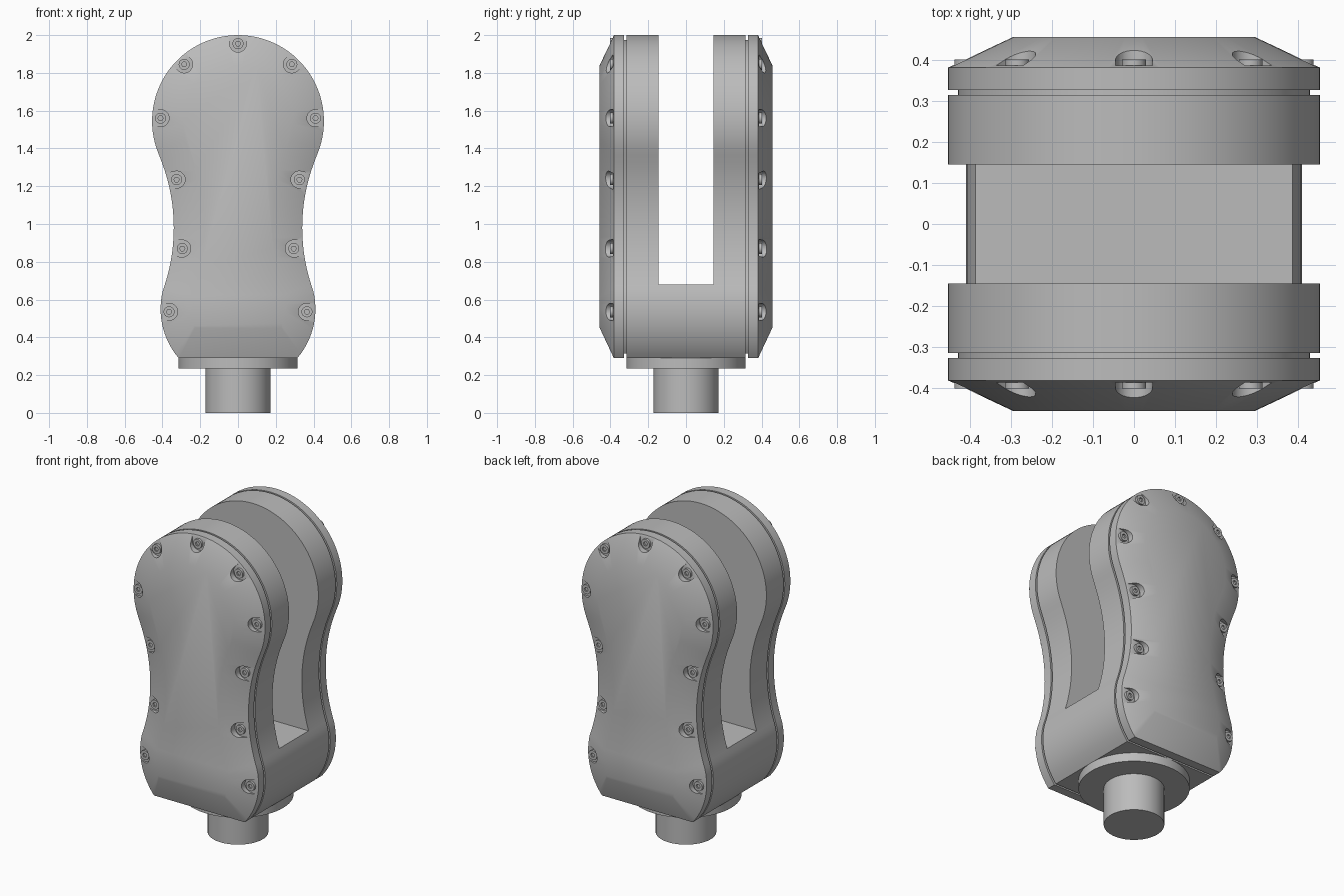
import bpy, bmesh
from math import sin, cos, asin, atan2, pi, radians
from mathutils import Vector, Matrix

cube = bpy.data.objects.get("Cube")
if cube:
    bpy.data.objects.remove(cube)

grey = bpy.data.materials.new("plain grey")
grey.use_nodes = True
COLOUR = (0.5, 0.5, 0.5, 1)
grey.diffuse_color = COLOUR
grey.node_tree.nodes["Principled BSDF"].inputs["Base Color"].default_value = COLOUR

# Outline arcs as (x, z): head, concave waist and lower bulge
HEAD, HEAD_R = Vector((0, 1.545)), 0.455
WAIST, WAIST_R = Vector((1.32, 0.98)), 0.98
BULGE, BULGE_R = Vector((0.01, 0.55)), 0.40
BOTTOM = 0.29


def arc(centre, r, start, end, n):
    angles = [start + (end - start) * i / n for i in range(n + 1)]
    return [centre + Vector((cos(a), sin(a))) * r for a in angles]


def outline(inset=0):
    """Closed hourglass outline, moved inwards by inset."""
    upper = atan2(*reversed(WAIST - HEAD))
    lower = atan2(*reversed(WAIST - BULGE))
    r = BULGE_R - inset
    foot = asin((BOTTOM + inset - BULGE.y) / r)
    half = arc(HEAD, HEAD_R - inset, pi / 2, upper, 28)
    half += arc(WAIST, WAIST_R + inset, pi + upper, pi + lower, 16)[1:]
    half += arc(BULGE, r, lower, foot, 14)[1:]
    return half + [Vector((-p.x, p.y)) for p in reversed(half[1:])]


def loft(name, layers):
    """Skin matching (y, points) layers and cap both ends."""
    bm = bmesh.new()
    rings = [[bm.verts.new((p.x, y, p.y)) for p in pts] for y, pts in layers]
    n = len(rings[0])
    for a, b in zip(rings, rings[1:]):
        for i in range(n):
            j = (i + 1) % n
            bm.faces.new((a[i], a[j], b[j], b[i]))
    bm.faces.new(rings[0])
    bm.faces.new(rings[-1])
    return finish(name, bm)


def finish(name, bm):
    bmesh.ops.recalc_face_normals(bm, faces=bm.faces)
    mesh = bpy.data.meshes.new(name)
    bm.to_mesh(mesh)
    bm.free()
    mesh.materials.append(grey)
    obj = bpy.data.objects.new(name, mesh)
    bpy.context.collection.objects.link(obj)
    return obj


def activate(obj):
    bpy.ops.object.select_all(action='DESELECT')
    obj.select_set(True)
    bpy.context.view_layer.objects.active = obj


def cut(obj, cutter):
    mod = obj.modifiers.new("cut", 'BOOLEAN')
    mod.operation, mod.solver, mod.object = 'DIFFERENCE', 'EXACT', cutter
    activate(obj)
    bpy.ops.object.modifier_apply(modifier=mod.name)
    bpy.data.objects.remove(cutter)


def mirror(obj):
    obj.modifiers.new("front and back", 'MIRROR').use_axis = (False, True, False)


def smooth(obj):
    activate(obj)
    bpy.ops.object.shade_smooth_by_angle(angle=radians(30))


def cylinder(name, r, z0, z1):
    bm = bmesh.new()
    bmesh.ops.create_cone(bm, cap_ends=True, segments=64, radius1=r, radius2=r,
                          depth=z1 - z0,
                          matrix=Matrix.Translation((0, 0, (z0 + z1) / 2)))
    smooth(finish(name, bm))


# Mounting shaft and flange
cylinder("shaft", 0.172, 0, 0.235)
cylinder("flange", 0.315, 0.235, BOTTOM)

# Forked body with an open slot between two arms
body = loft("forked_body", [(-0.315, outline()), (0.315, outline())])
bm = bmesh.new()
bmesh.ops.create_cube(bm, size=1, matrix=Matrix.Translation((0, 0, 1.68))
                      @ Matrix.Diagonal((2, 0.29, 2, 1)))
cut(body, finish("slot_cutter", bm))
smooth(body)

# Recessed spacers forming the grooves
spacer = loft("groove_spacer", [(0.315, outline(0.025)), (0.327, outline(0.025))])
mirror(spacer)
smooth(spacer)

# Chamfered covers
cover = loft("cover", [(0.327, outline()), (0.382, outline()),
                       (0.457, outline(0.16))])

# Screw positions on the cover, from top to bottom
SCREWS = [(0, 1.955), (0.285, 1.845), (0.41, 1.56),
          (0.325, 1.235), (0.295, 0.87), (0.365, 0.535)]
FLOOR = 0.387


def outward(p):
    if p.y > 1.36:
        return (p - HEAD).normalized()
    if p.y > 0.7:
        return (WAIST - p).normalized()
    return (p - BULGE).normalized()


def screw(p):
    """Low socket head with a hexagonal hole."""
    bm = bmesh.new()
    rings = []
    for r, y, turn in ((0.029, FLOOR - 0.003, 24), (0.029, 0.402, 24),
                       (0.014, 0.402, 6), (0.014, 0.392, 6)):
        rings.append([])
        for i in range(24):
            # Snap the socket rings onto a hexagon
            a = 2 * pi * i / 24
            k = 1 if turn == 24 else cos(pi / 6) / cos(a % (pi / 3) - pi / 6)
            rings[-1].append(bm.verts.new((p.x + r * k * cos(a), y,
                                           p.y + r * k * sin(a))))
    for a, b in zip(rings, rings[1:]):
        for i in range(24):
            j = (i + 1) % 24
            bm.faces.new((a[i], a[j], b[j], b[i]))
    bm.faces.new(rings[0])
    bm.faces.new(rings[-1])
    obj = finish("screw", bm)
    mirror(obj)
    smooth(obj)


# Pockets open to the rim, each holding a screw
for x, z in SCREWS:
    for side in ((1, -1) if x else (1,)):
        p = Vector((x, z))
        d = outward(p)
        p.x *= side
        d.x *= side
        a = atan2(d.y, d.x)
        pocket = arc(p, 0.045, a + pi / 2, a + 3 * pi / 2, 16)
        pocket += [pocket[-1] + d * 0.12, pocket[0] + d * 0.12]
        cut(cover, loft("pocket_cutter", [(FLOOR, pocket), (0.6, pocket)]))
        screw(p)
mirror(cover)
smooth(cover)
